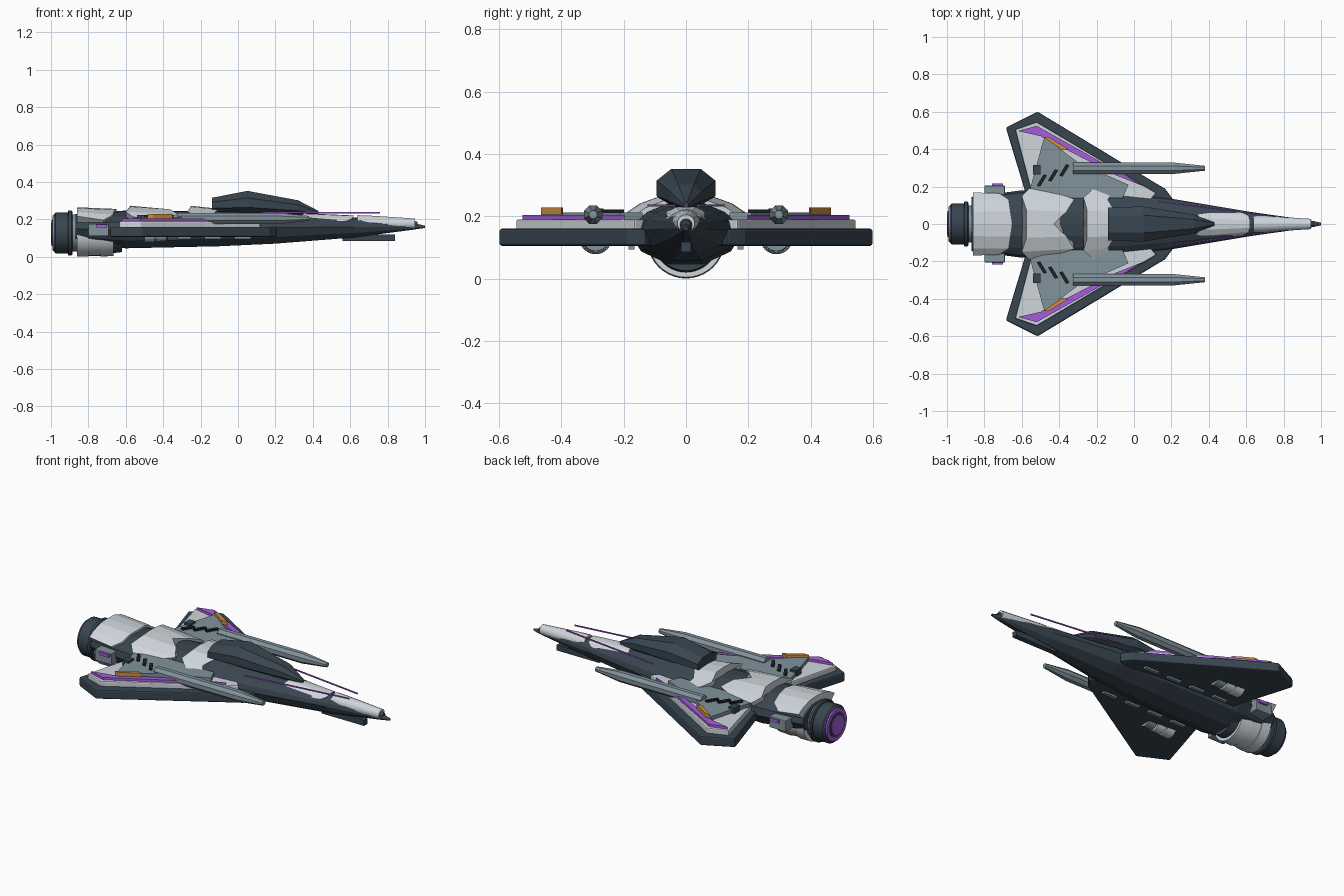
import bpy, bmesh, math
from mathutils import Vector

if "Cube" in bpy.data.objects:
    bpy.data.objects.remove(bpy.data.objects["Cube"])


def material(name, rgb):
    m = bpy.data.materials.new(name)
    m.diffuse_color = (*rgb, 1)
    m.use_nodes = True
    m.node_tree.nodes["Principled BSDF"].inputs["Base Color"].default_value = m.diffuse_color
    return m


DARK = material("dark_slate", (0.04, 0.06, 0.08))
BLACK = material("near_black", (0.012, 0.016, 0.02))
WHITE = material("pale_armour", (0.62, 0.67, 0.71))
BLUE = material("blue_grey", (0.22, 0.29, 0.33))
PURPLE = material("purple_glow", (0.38, 0.11, 0.72))
ORANGE = material("orange_marking", (0.6, 0.28, 0.06))
round_parts = []


def loft(name, rings, mat, bevel=0):
    bm = bmesh.new()
    vs = [[bm.verts.new(p) for p in r] for r in rings]
    n = len(vs[0])
    for a, b in zip(vs, vs[1:]):
        for i in range(n):
            j = (i + 1) % n
            bm.faces.new((a[i], a[j], b[j], b[i]))
    bm.faces.new(vs[0])
    bm.faces.new(vs[-1])
    bmesh.ops.recalc_face_normals(bm, faces=bm.faces)
    me = bpy.data.meshes.new(name)
    bm.to_mesh(me)
    bm.free()
    me.materials.append(mat)
    ob = bpy.data.objects.new(name, me)
    bpy.context.collection.objects.link(ob)
    if bevel:
        mod = ob.modifiers.new("edge_bevel", 'BEVEL')
        mod.width = bevel
        mod.segments = 2
    return ob


def plate(name, outline, z0, z1, mat, side=1, bevel=0):
    return loft(name, [[(x, y * side, z) for x, y in outline] for z in (z0, z1)], mat, bevel)


def box(name, x0, x1, y0, y1, z0, z1, mat, side=1, bevel=0):
    return plate(name, [(x0, y0), (x1, y0), (x1, y1), (x0, y1)], z0, z1, mat, side, bevel)


def lathe(name, profile, y, z, mat, n=32, half=False):
    # Profile of (x, radius) about a lengthwise axis; half keeps the lower side only
    span = math.pi if half else 2 * math.pi
    count = n + 1 if half else n
    off = math.pi if half else math.pi / n
    rings = [[(x, y + r * math.cos(off + span * i / n), z + r * math.sin(off + span * i / n))
              for i in range(count)] for x, r in profile]
    ob = loft(name, rings, mat)
    if n > 8:
        round_parts.append(ob)
    return ob


# Hull stations: x, half width, bottom z, widest z, top z
STATIONS = [(-0.87, 0.145, 0.075, 0.15, 0.225), (-0.6, 0.18, 0.045, 0.145, 0.242),
            (-0.1, 0.168, 0.056, 0.15, 0.24), (0.2, 0.135, 0.07, 0.155, 0.232),
            (0.62, 0.065, 0.103, 0.16, 0.208), (0.94, 0.02, 0.145, 0.16, 0.178),
            (1.0, 0.007, 0.154, 0.16, 0.166)]


def station(x):
    for a, b in zip(STATIONS, STATIONS[1:]):
        if x <= b[0]:
            f = (x - a[0]) / (b[0] - a[0])
            return [p + (q - p) * f for p, q in zip(a, b)]
    return STATIONS[-1]


def upper(x, lift=0.0, reach=1.0):
    _, w, zb, zm, zt = station(x)
    h = zt - zm
    half = [(0.93, 0.42), (0.72, 0.72), (0.36, 1.0), (0.0, 1.05)]
    pts = [(x, w * k * reach + lift * k, zm + h * v + lift) for k, v in half]
    return pts + [(px, -py, pz) for px, py, pz in pts[-2::-1]]


def hull_ring(x):
    _, w, zb, zm, zt = station(x)
    low = [(-1, zm), (-0.8, zb + (zm - zb) * 0.42), (-0.3, zb), (0.3, zb),
           (0.8, zb + (zm - zb) * 0.42), (1, zm)]
    return upper(x) + [(x, w * k, z) for k, z in low]


loft("hull", [hull_ring(s[0]) for s in STATIONS], DARK)


# Camouflage armour panels wrapped over the hull, with jagged fore and aft edges
def armour(name, back, front, lift_back, lift_front, reach=1.0):
    rings = []
    for lift in (-0.01, 1):
        for edge, up in ((back, lift_back), (front, lift_front)):
            xs = edge + edge[-2::-1]
            rings.append([Vector(upper(x, up if lift == 1 else lift, reach)[i])
                          for i, x in enumerate(xs)])
    lo_b, lo_f, hi_b, hi_f = rings
    loft(name, [hi_b + lo_b[::-1], hi_f + lo_f[::-1]], WHITE)


armour("rear_armour", [-0.86] * 4, [-0.72, -0.67, -0.66, -0.65], 0.035, 0.012)
armour("middle_armour", [-0.56, -0.6, -0.575, -0.575], [-0.44, -0.32, -0.36, -0.43], 0.026, 0.012)
armour("front_armour", [-0.22, -0.27, -0.25, -0.25], [-0.12, -0.14, -0.1, -0.1], 0.027, 0.012)
armour("nose_armour", [0.33, 0.33, 0.35, 0.35], [0.58, 0.61, 0.62, 0.62], 0.006, 0.01, 0.75)

# Nose cone, chin gun and nose rails
lathe("nose_cone", [(0.64, 0.046), (0.7, 0.044), (0.945, 0.028)], 0, 0.177, WHITE, 16)
lathe("nose_cone_cap", [(0.945, 0.02), (0.96, 0.014)], 0, 0.172, DARK, 16)
box("chin_gun", 0.56, 0.84, -0.016, 0.016, 0.085, 0.118, DARK)

# Canopy: x, half width, bottom z, top z
canopy = []
for x, w, z0, z1 in [(-0.14, 0.088, 0.24, 0.315), (0.05, 0.094, 0.235, 0.352),
                     (0.32, 0.05, 0.228, 0.302), (0.43, 0.008, 0.225, 0.245)]:
    h = z1 - z0
    right = [(0.5, z0), (1, z0 + h * 0.25), (1, z0 + h * 0.68), (0.5, z1)]
    canopy.append([(x, w * k, z) for k, z in right] + [(x, -w * k, z) for k, z in right[::-1]])
loft("canopy", canopy, DARK)

# Main engine with glowing rings
EZ = 0.127
lathe("engine_neck", [(-0.9, 0.1), (-0.83, 0.1)], 0, EZ, BLUE)
lathe("engine_collar", [(-0.91, 0.114), (-0.905, 0.121), (-0.89, 0.121), (-0.885, 0.114)], 0, EZ, DARK)
lathe("engine_nozzle", [(-0.985, 0.1), (-0.975, 0.109), (-0.9, 0.109)], 0, EZ, DARK)
lathe("engine_glow_ring", [(-0.993, 0.094), (-0.98, 0.098)], 0, EZ, PURPLE)
lathe("engine_dark_ring", [(-0.996, 0.07), (-0.985, 0.07)], 0, EZ, DARK)
lathe("engine_glow_core", [(-1.0, 0.056), (-0.985, 0.058)], 0, EZ, PURPLE)

# Ribbed belly pod under the engine
lathe("belly_pod_rear", [(-0.86, 0.125), (-0.8, 0.125)], 0, 0.125, WHITE, 20, True)
lathe("belly_pod_middle", [(-0.8, 0.12), (-0.735, 0.12)], 0, 0.125, WHITE, 20, True)
lathe("belly_pod_front", [(-0.735, 0.124), (-0.665, 0.121)], 0, 0.125, WHITE, 20, True)
lathe("belly_pod_intake", [(-0.665, 0.105), (-0.62, 0.1)], 0, 0.125, DARK, 20, True)

for s, tag in ((1, "left"), (-1, "right")):
    # Layered wing
    plate(f"{tag}_wing_base", [(-0.56, 0.1), (-0.685, 0.515), (-0.515, 0.6), (0.13, 0.21),
                               (0.165, 0.19), (0.21, 0.13), (0.1, 0.08)], 0.105, 0.16, DARK, s, 0.008)
    plate(f"{tag}_wing_upper", [(-0.54, 0.14), (-0.635, 0.505), (-0.52, 0.545), (0.12, 0.165),
                                (0.08, 0.12)], 0.15, 0.19, WHITE, s, 0.006)
    plate(f"{tag}_wing_panel", [(-0.48, 0.465), (-0.555, 0.19), (-0.5, 0.14), (-0.06, 0.14),
                                (-0.03, 0.21), (-0.3, 0.33)], 0.18, 0.212, BLUE, s)
    plate(f"{tag}_wing_stripe", [(-0.62, 0.497), (-0.52, 0.525), (0.06, 0.198), (-0.1, 0.262),
                                 (-0.5, 0.47)], 0.185, 0.204, PURPLE, s)
    plate(f"{tag}_wing_marking", [(-0.485, 0.465), (-0.455, 0.465), (-0.35, 0.4), (-0.385, 0.395)],
          0.205, 0.228, ORANGE, s)
    # Vents and gun mount on the wing
    for i in range(3):
        x, y = -0.52 + i * 0.06, 0.205 + i * 0.027
        plate(f"{tag}_wing_vent_{i + 1}", [(x, y), (x + 0.018, y - 0.006), (x + 0.055, y + 0.055),
                                           (x + 0.037, y + 0.061)], 0.205, 0.222, BLACK, s)
    box(f"{tag}_wing_block", -0.54, -0.5, 0.265, 0.315, 0.19, 0.224, DARK, s)
    # Wing gun
    lathe(f"{tag}_wing_gun", [(-0.325, 0.032), (0.22, 0.032), (0.38, 0.014)], 0.298 * s, 0.205, BLUE, 8)
    # Ribbed pods beneath the wing
    for i in range(3):
        x = -0.5 + i * 0.062
        lathe(f"{tag}_underwing_pod_{i + 1}", [(x, 0.052 - i * 0.004), (x + 0.055, 0.05 - i * 0.004)],
              0.29 * s, 0.13, WHITE if i < 2 else BLUE, 16, True)
    # Underside slots along the wing root
    for i in range(4):
        x = -0.5 + i * 0.16
        box(f"{tag}_root_slot_{i + 1}", x, x + 0.09, 0.165, 0.185, 0.094, 0.11, BLUE, s)
    # Root fairing between hull and wing
    box(f"{tag}_root_fairing", -0.55, 0.08, 0.12, 0.185, 0.15, 0.186, BLUE, s)
    # Tail side box with lamp
    box(f"{tag}_tail_box", -0.8, -0.69, 0.12, 0.205, 0.11, 0.176, BLUE, s, 0.004)
    box(f"{tag}_tail_lamp", -0.76, -0.7, 0.2, 0.216, 0.155, 0.172, PURPLE, s)
    # Thin nose rail
    plate(f"{tag}_nose_rail", [(0.13, 0.118), (0.13, 0.124), (0.76, 0.042), (0.76, 0.036)],
          0.231, 0.238, PURPLE, s)

# Smooth the round parts, keeping hard rims
for ob in round_parts:
    ob.select_set(True)
bpy.context.view_layer.objects.active = round_parts[0]
bpy.ops.object.shade_smooth_by_angle(angle=math.radians(30))
